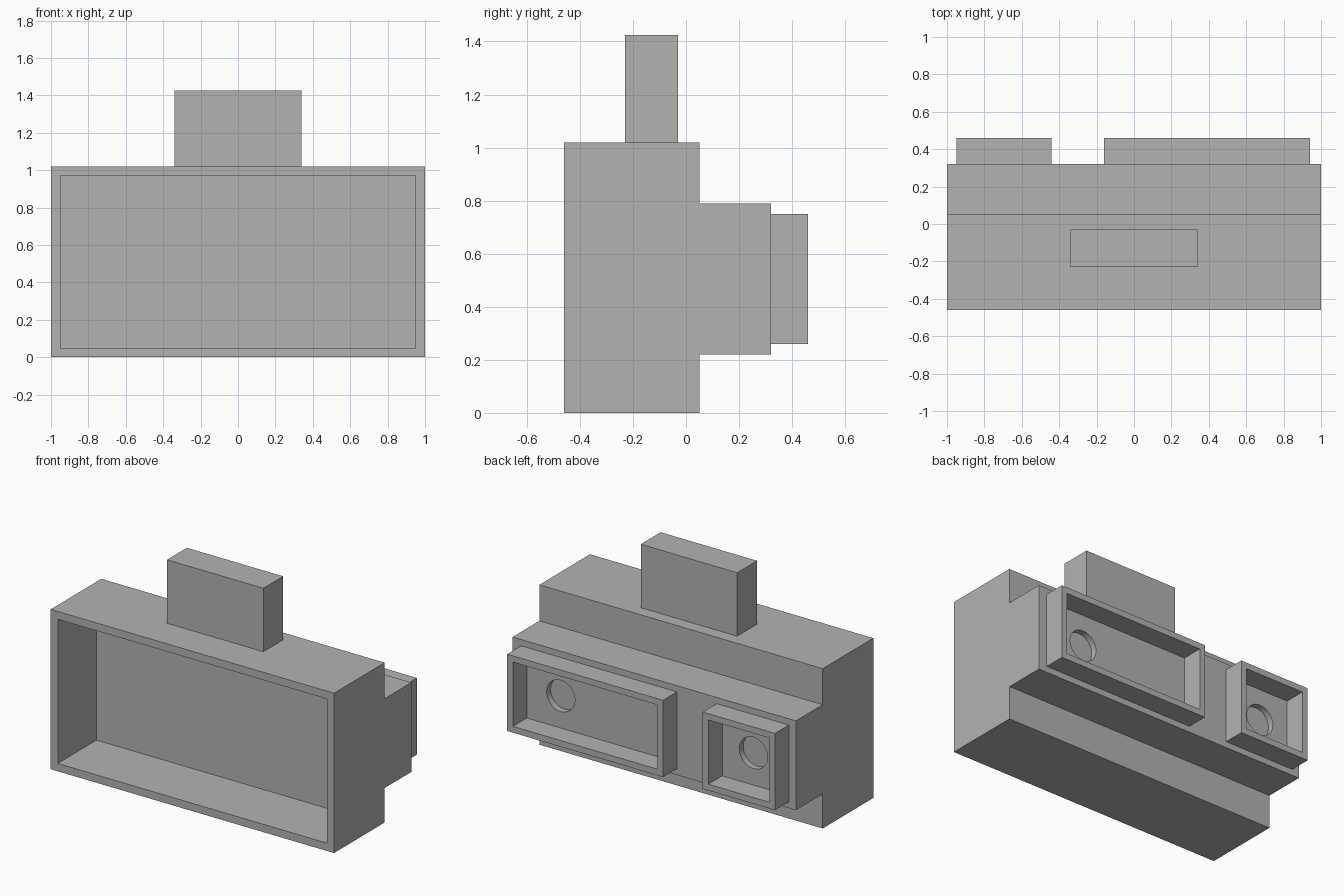
import bpy
import bmesh
import math
from mathutils import Matrix, Vector

default = bpy.data.objects.get("Cube")
if default:
    bpy.data.objects.remove(default, do_unlink=True)

GREY = (0.45, 0.45, 0.45, 1.0)
grey = bpy.data.materials.new("plain_grey")
grey.use_nodes = True
grey.diffuse_color = GREY
grey.node_tree.nodes["Principled BSDF"].inputs["Base Color"].default_value = GREY


def finish(name, bm):
    mesh = bpy.data.meshes.new(name)
    bm.normal_update()
    bm.to_mesh(mesh)
    bm.free()
    mesh.materials.append(grey)
    obj = bpy.data.objects.new(name, mesh)
    bpy.context.collection.objects.link(obj)
    return obj


def box_mesh(low, high):
    low, high = Vector(low), Vector(high)
    bm = bmesh.new()
    bmesh.ops.create_cube(bm, size=1)
    bmesh.ops.scale(bm, vec=high - low, verts=bm.verts)
    bmesh.ops.translate(bm, vec=(low + high) / 2, verts=bm.verts)
    bm.normal_update()
    return bm


def facing(bm, side):
    return next(f for f in bm.faces if f.normal.y * side > 0.9)


def hollow(bm, side, rim, depth):
    """Inset the face on one y side and push it inward, returning the floor."""
    face = facing(bm, side)
    bmesh.ops.inset_region(bm, faces=[face], thickness=rim, use_even_offset=True)
    walls = bmesh.ops.extrude_discrete_faces(bm, faces=[face])
    floor = walls["faces"][0]
    bmesh.ops.translate(bm, vec=(0, -side * depth, 0), verts=floor.verts)
    return floor


# Main housing, open at the front
bm = box_mesh((-1, -0.46, 0), (1, 0.05, 1.02))
hollow(bm, -1, 0.05, 0.39)
finish("main_housing", bm)

# Block on top
finish("top_block", box_mesh((-0.34, -0.23, 1.02), (0.34, -0.03, 1.425)))

# Raised slab across the back
slab = finish("back_slab", box_mesh((-1, 0.05, 0.22), (1, 0.32, 0.79)))

# Rectangular frames on the slab, and a shallow round recess inside each
for name, left, right, hole_x in (("wide", -0.16, 0.94, 0.66),
                                  ("narrow", -0.95, -0.44, -0.70)):
    bm = box_mesh((left, 0.32, 0.26), (right, 0.46, 0.75))
    base = facing(bm, -1)
    floor = hollow(bm, 1, 0.04, 0.14)
    bmesh.ops.delete(bm, geom=[base, floor], context="FACES")
    finish(name + "_frame", bm)

    bm = bmesh.new()
    place = Matrix.Translation((hole_x, 0.33, 0.505)) @ Matrix.Rotation(math.pi / 2, 4, "X")
    bmesh.ops.create_cone(bm, cap_ends=True, segments=32, radius1=0.1,
                          radius2=0.1, depth=0.1, matrix=place)
    cutter = finish(name + "_recess_cutter", bm)
    cutter.hide_render = True
    cut = slab.modifiers.new(name + "_recess", "BOOLEAN")
    cut.operation = "DIFFERENCE"
    cut.solver = "EXACT"
    cut.object = cutter
    bpy.context.view_layer.objects.active = slab
    bpy.ops.object.modifier_apply(modifier=cut.name)
    bpy.data.objects.remove(cutter, do_unlink=True)

# Smooth the round recess walls, keeping the corners crisp
bpy.ops.object.select_all(action="DESELECT")
slab.select_set(True)
bpy.context.view_layer.objects.active = slab
bpy.ops.object.shade_smooth_by_angle(angle=math.radians(30))
